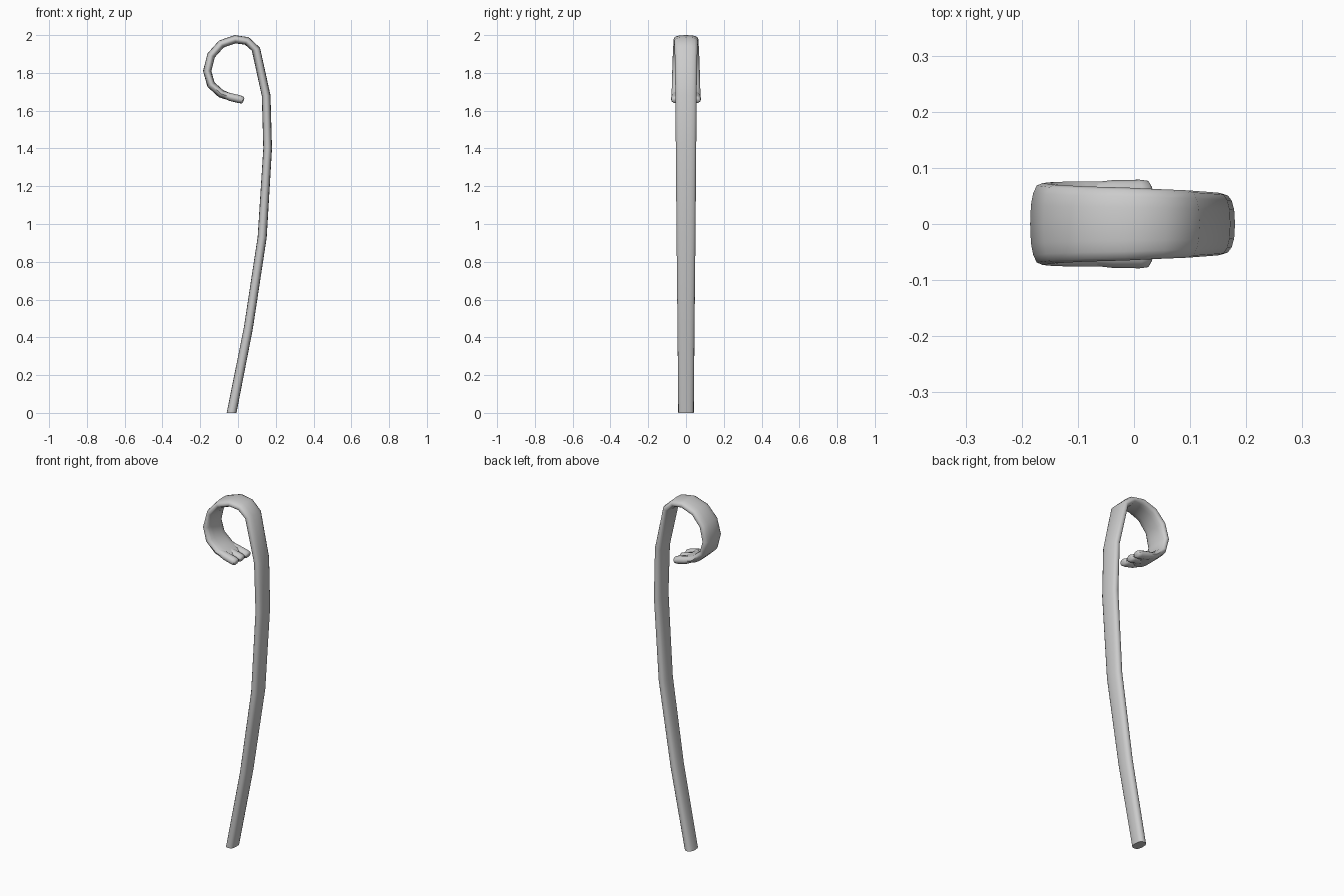
import bpy, bmesh, math
from mathutils import Vector

cube = bpy.data.objects.get("Cube")
if cube:
    bpy.data.objects.remove(cube)

grey = bpy.data.materials.new("plain_grey")
grey.use_nodes = True
colour = (0.6, 0.6, 0.6, 1)
grey.diffuse_color = colour
grey.node_tree.nodes["Principled BSDF"].inputs["Base Color"].default_value = colour


def sweep(name, path, y_mid=0, sides=16, power=0.8, flat_start=False):
    """Loft a flattened oval along (x, z, half width, half thickness) stations."""
    bm = bmesh.new()
    rings = []
    for i, (x, z, wide, thick) in enumerate(path):
        a, b = path[max(i - 1, 0)], path[min(i + 1, len(path) - 1)]
        along = Vector((b[0] - a[0], 0, b[1] - a[1])).normalized()
        normal = Vector((along.z, 0, -along.x))
        if flat_start and i == 0:
            normal = Vector((1, 0, 0))
        ring = []
        for k in range(sides):
            t = math.tau * k / sides
            c, s = math.cos(t), math.sin(t)
            u = math.copysign(abs(c) ** power, c) * wide
            v = math.copysign(abs(s) ** power, s) * thick
            ring.append(bm.verts.new(Vector((x, y_mid + u, z)) + normal * v))
        rings.append(ring)
    for r, q in zip(rings, rings[1:]):
        for k in range(sides):
            n = (k + 1) % sides
            bm.faces.new((r[k], r[n], q[n], q[k]))
    bm.faces.new(rings[0])
    bm.faces.new(rings[-1])
    bmesh.ops.recalc_face_normals(bm, faces=bm.faces[:])
    mesh = bpy.data.meshes.new(name)
    bm.to_mesh(mesh)
    bm.free()
    mesh.materials.append(grey)
    obj = bpy.data.objects.new(name, mesh)
    bpy.context.collection.objects.link(obj)
    bpy.ops.object.select_all(action='DESELECT')
    obj.select_set(True)
    bpy.context.view_layer.objects.active = obj
    bpy.ops.object.shade_smooth_by_angle(angle=math.radians(50))
    return obj


# Long bowed handle running into the curled head
sweep("handle_and_hook", [
    (-0.034, 0.0, 0.041, 0.026),
    (0.055, 0.45, 0.045, 0.024),
    (0.128, 0.93, 0.05, 0.024),
    (0.157, 1.4, 0.054, 0.023),
    (0.149, 1.68, 0.056, 0.023),
    (0.095, 1.925, 0.06, 0.023),
    (0.047, 1.969, 0.062, 0.022),
    (-0.015, 1.978, 0.065, 0.022),
    (-0.088, 1.953, 0.067, 0.022),
    (-0.142, 1.893, 0.07, 0.022),
    (-0.163, 1.81, 0.073, 0.022),
    (-0.143, 1.738, 0.075, 0.022),
    (-0.09, 1.69, 0.076, 0.022),
    (-0.035, 1.67, 0.076, 0.019),
    (-0.018, 1.666, 0.07, 0.01),
], flat_start=True)

# Three blunt fingers at the end of the curl
for label, y in (("right", -0.053), ("middle", 0), ("left", 0.053)):
    sweep(label + "_finger", [
        (-0.085, 1.688, 0.02, 0.015),
        (-0.04, 1.672, 0.025, 0.021),
        (0.01, 1.66, 0.026, 0.021),
        (0.025, 1.656, 0.024, 0.018),
        (0.03, 1.654, 0.015, 0.01),
    ], y_mid=y, sides=12, power=1)
